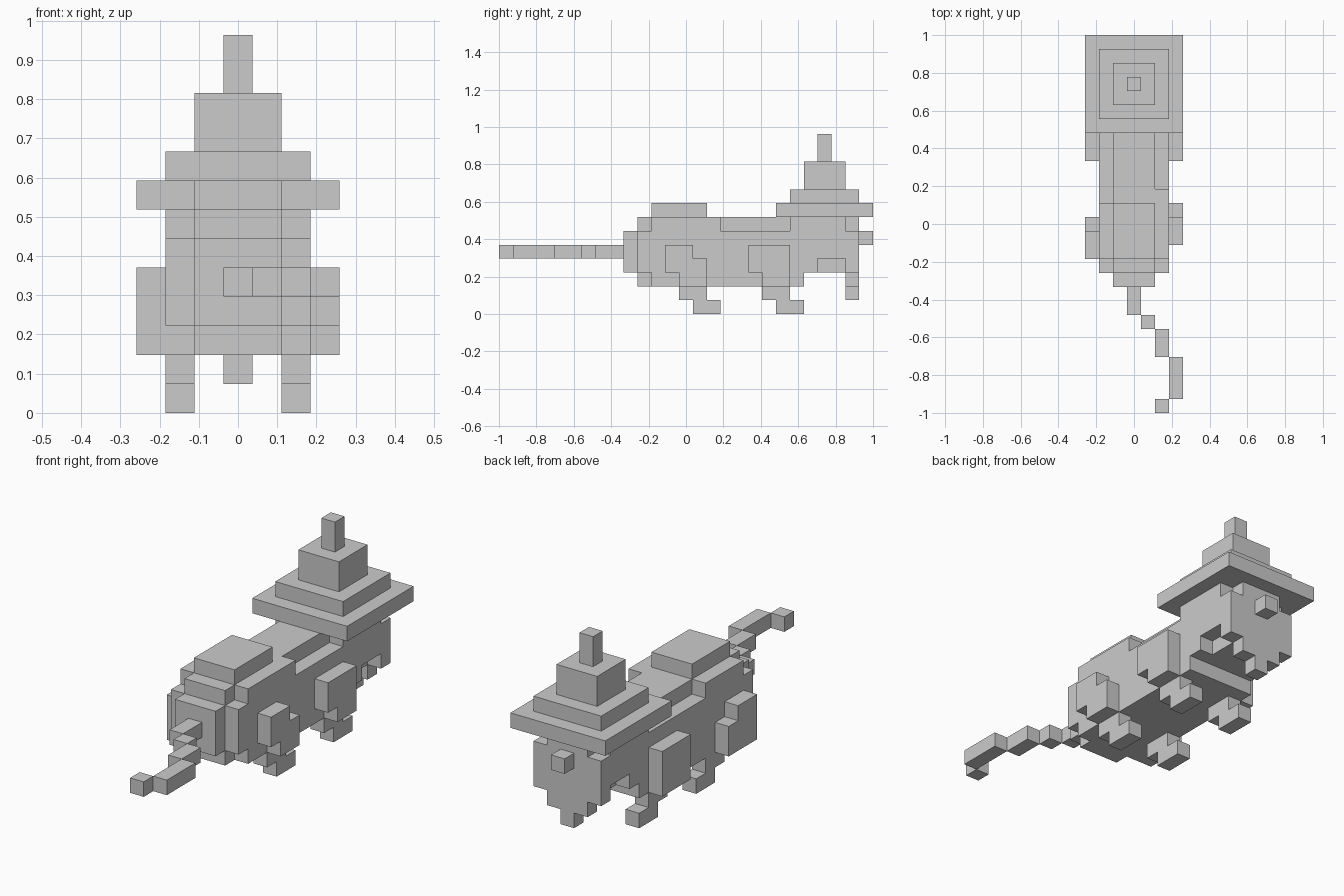
import bpy, bmesh, math
from mathutils import Vector

if "Cube" in bpy.data.objects:
    bpy.data.objects.remove(bpy.data.objects["Cube"])

U = 2 / 27  # block size: the model is 27 blocks long
parts = {}


def cells(x, y, z):
    """Blocks in a box: x is an inclusive range of columns, y and z are half-open."""
    return {(i, j, k) for i in range(x[0], x[1] + 1)
            for j in range(*y) for k in range(*z)}


def add(name, x, y, z):
    parts.setdefault(name, set()).update(cells(x, y, z))


def carve(name, x, y, z):
    parts[name] -= cells(x, y, z)


# Body with a rounded rump and a hump on the back
add("body", (-2, 2), (11, 21), (2, 7))
add("body", (-1, 1), (10, 11), (2, 7))
add("body", (-2, 2), (10, 11), (3, 6))
add("body", (-1, 1), (9, 10), (3, 6))
add("body", (-1, 1), (11, 15), (7, 8))
carve("body", (2, 2), (16, 21), (6, 7))
carve("body", (-2, -2), (15, 21), (6, 7))
add("body", (-2, 2), (21, 22), (2, 3))

# Head with nose, cheek notches and tapering beard
add("head", (-2, 2), (21, 26), (3, 7))
for s in (-2, 2):
    carve("head", (s, s), (25, 26), (6, 7))
    carve("head", (s, s), (23, 25), (3, 4))
add("nose", (0, 0), (26, 27), (5, 6))
add("beard", (-1, 1), (25, 26), (2, 3))
add("beard", (0, 0), (25, 26), (1, 2))

# Stepped hat
add("hat", (-3, 3), (20, 27), (7, 8))
add("hat", (-2, 2), (21, 26), (8, 9))
add("hat", (-1, 1), (22, 25), (9, 11))
add("hat", (0, 0), (23, 24), (11, 13))

# Thighs: the right and left sides differ slightly
add("right_front_leg", (3, 3), (18, 21), (3, 5))
add("right_front_leg", (3, 3), (19, 21), (2, 3))
add("left_front_leg", (-3, -3), (18, 21), (2, 5))
add("right_hind_leg", (3, 3), (12, 14), (4, 5))
add("right_hind_leg", (3, 3), (12, 15), (3, 4))
add("right_hind_leg", (3, 3), (13, 15), (2, 3))
add("left_hind_leg", (-3, -3), (11, 13), (4, 5))
add("left_hind_leg", (-3, -3), (11, 14), (2, 4))

# Shins and feet
for side, s in (("right", 2), ("left", -2)):
    for end, y in (("front", 19), ("hind", 13)):
        add(f"{side}_{end}_leg", (s, s), (y, y + 2), (1, 2))
        add(f"{side}_{end}_leg", (s, s), (y + 1, y + 3), (0, 1))

# Winding tail: column and length range of each piece
for x, y0, y1 in ((0, 7, 9), (1, 6, 7), (2, 4, 6), (3, 1, 4), (2, 0, 1)):
    add("tail", (x, x), (y0, y1), (4, 5))

# Skin each part, leaving out faces buried against other blocks
solid = set().union(*parts.values())


def skin(name, blocks):
    bm = bmesh.new()
    for c in sorted(blocks):
        for a in range(3):
            for sign in (-1, 1):
                n = list(c)
                n[a] += sign
                if tuple(n) in solid:
                    continue
                centre = Vector((c[0], c[1] - 13, c[2] + 0.5))
                d, u, v = Vector(), Vector(), Vector()
                d[a], u[(a + 1) % 3], v[(a + 2) % 3] = sign / 2, 0.5, sign / 2
                bm.faces.new([bm.verts.new((centre + d + p * u + q * v) * U)
                              for p, q in ((-1, -1), (1, -1), (1, 1), (-1, 1))])
    bmesh.ops.remove_doubles(bm, verts=bm.verts, dist=U * 0.01)
    bmesh.ops.dissolve_limit(bm, angle_limit=math.radians(1),
                             verts=bm.verts, edges=bm.edges)
    mesh = bpy.data.meshes.new(name)
    bm.to_mesh(mesh)
    bm.free()
    bpy.context.collection.objects.link(bpy.data.objects.new(name, mesh))


for name, blocks in parts.items():
    skin(name, blocks)
